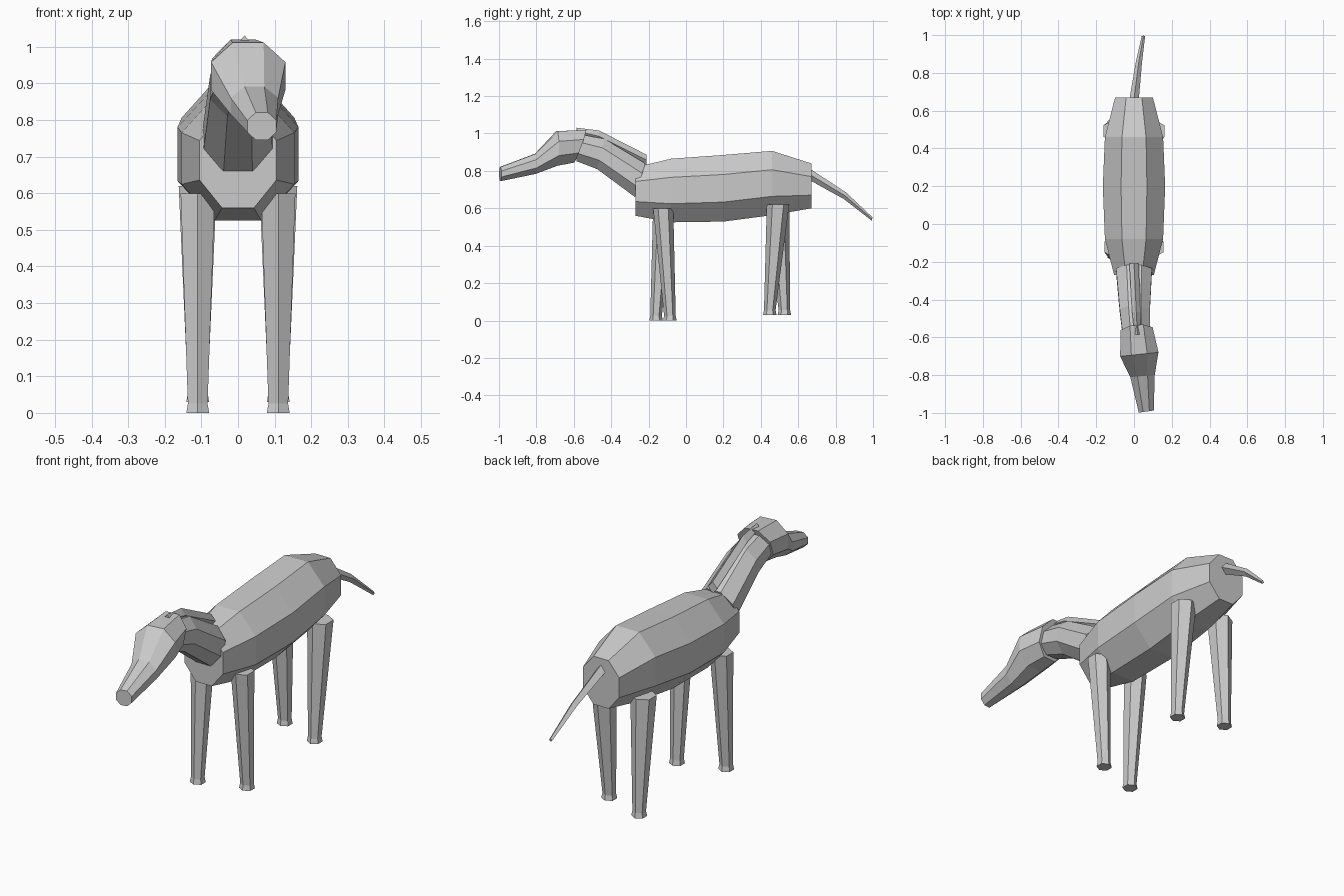
import bpy, bmesh
from math import sin, cos, pi, radians
from mathutils import Vector

cube = bpy.data.objects.get("Cube")
if cube:
    bpy.data.objects.remove(cube, do_unlink=True)

grey = bpy.data.materials.new("plain_grey")
grey.use_nodes = True
GREY = (0.6, 0.6, 0.6, 1)
grey.diffuse_color = GREY
grey.node_tree.nodes["Principled BSDF"].inputs["Base Color"].default_value = GREY


def loft(name, sides, start, sections):
    """Skin flat-shaded rings together; each ring is (centre, side axis, up axis)."""
    bm = bmesh.new()
    rings = []
    for centre, side, up in sections:
        ring = []
        for i in range(sides):
            a = start + 2 * pi * i / sides
            ring.append(bm.verts.new(Vector(centre) + Vector(side) * cos(a) + Vector(up) * sin(a)))
        rings.append(ring)
    for low, high in zip(rings, rings[1:]):
        for i in range(sides):
            j = (i + 1) % sides
            bm.faces.new((low[i], low[j], high[j], high[i]))
    bm.faces.new(rings[0])
    bm.faces.new(rings[-1])
    bmesh.ops.recalc_face_normals(bm, faces=bm.faces)
    mesh = bpy.data.meshes.new(name)
    bm.to_mesh(mesh)
    bm.free()
    mesh.materials.append(grey)
    obj = bpy.data.objects.new(name, mesh)
    bpy.context.collection.objects.link(obj)
    return obj


def ring(x, y, z, half_width, half_height, tilt=0, yaw=0, sides=8):
    """Upright ring; sizes are measured to the flats of an octagon, or corners of a diamond."""
    k = 1 / cos(pi / 8) if sides == 8 else 1
    t, w = radians(tilt), radians(yaw)
    side = Vector((cos(w), sin(w), 0)) * half_width * k
    up = Vector((0, sin(t), cos(t))) * half_height * k
    return (x, y, z), side, up


# Barrel-shaped body
loft("body", 8, pi / 8, [
    ring(0, -0.27, 0.69, 0.105, 0.13),
    ring(0, -0.08, 0.695, 0.154, 0.17),
    ring(0, 0.20, 0.707, 0.165, 0.178),
    ring(0, 0.46, 0.735, 0.154, 0.172),
    ring(0, 0.67, 0.72, 0.10, 0.12)])

# Neck rising forward
loft("neck", 8, pi / 8, [
    ring(0, -0.245, 0.75, 0.095, 0.094, 17),
    ring(0.004, -0.455, 0.89, 0.08, 0.083, 14),
    ring(0.012, -0.58, 0.925, 0.073, 0.073, 5)])

# Head and tapering muzzle, turned slightly to the left
loft("head", 8, pi / 8, [
    ring(0.014, -0.567, 0.932, 0.085, 0.093, 20, 5),
    ring(0.028, -0.69, 0.92, 0.102, 0.092, 0, 6),
    ring(0.045, -0.805, 0.838, 0.065, 0.054, 0, 5),
    ring(0.065, -0.993, 0.783, 0.04, 0.038, 0, 8)])

# Mane ridge along the neck
loft("mane", 4, 0, [
    ring(0, -0.21, 0.857, 0.025, 0.029, 0, 0, 4),
    ring(0.012, -0.465, 0.985, 0.022, 0.031, 0, 0, 4),
    ring(0.018, -0.585, 1.013, 0.016, 0.018, 0, 0, 4)])

# Drooping tail
loft("tail", 4, 0, [
    ring(0, 0.655, 0.785, 0.025, 0.028, 15, 0, 4),
    ring(0.025, 0.85, 0.667, 0.017, 0.019, 15, 0, 4),
    ring(0.05, 0.995, 0.543, 0.009, 0.009, 15, 0, 4)])


# Six-sided legs with slightly flared feet
def leg(name, x, top_y, foot_y, top_z, foot_z, top_r):
    def flat(y, z, r):
        return (x, y, z), (r, 0, 0), (0, r, 0)
    loft(name, 6, pi / 6, [
        flat(top_y, top_z, top_r),
        flat(foot_y, foot_z + 0.025, 0.031),
        flat(foot_y, foot_z, 0.036)])


for side, x, sway in (("left", 0.11, 1), ("right", -0.11, -1)):
    leg("front_leg_" + side, x, -0.122, -0.123 + 0.037 * sway, 0.60, 0, 0.054)
    leg("back_leg_" + side, x, 0.492, 0.487 - 0.039 * sway, 0.62, 0.03, 0.06)
